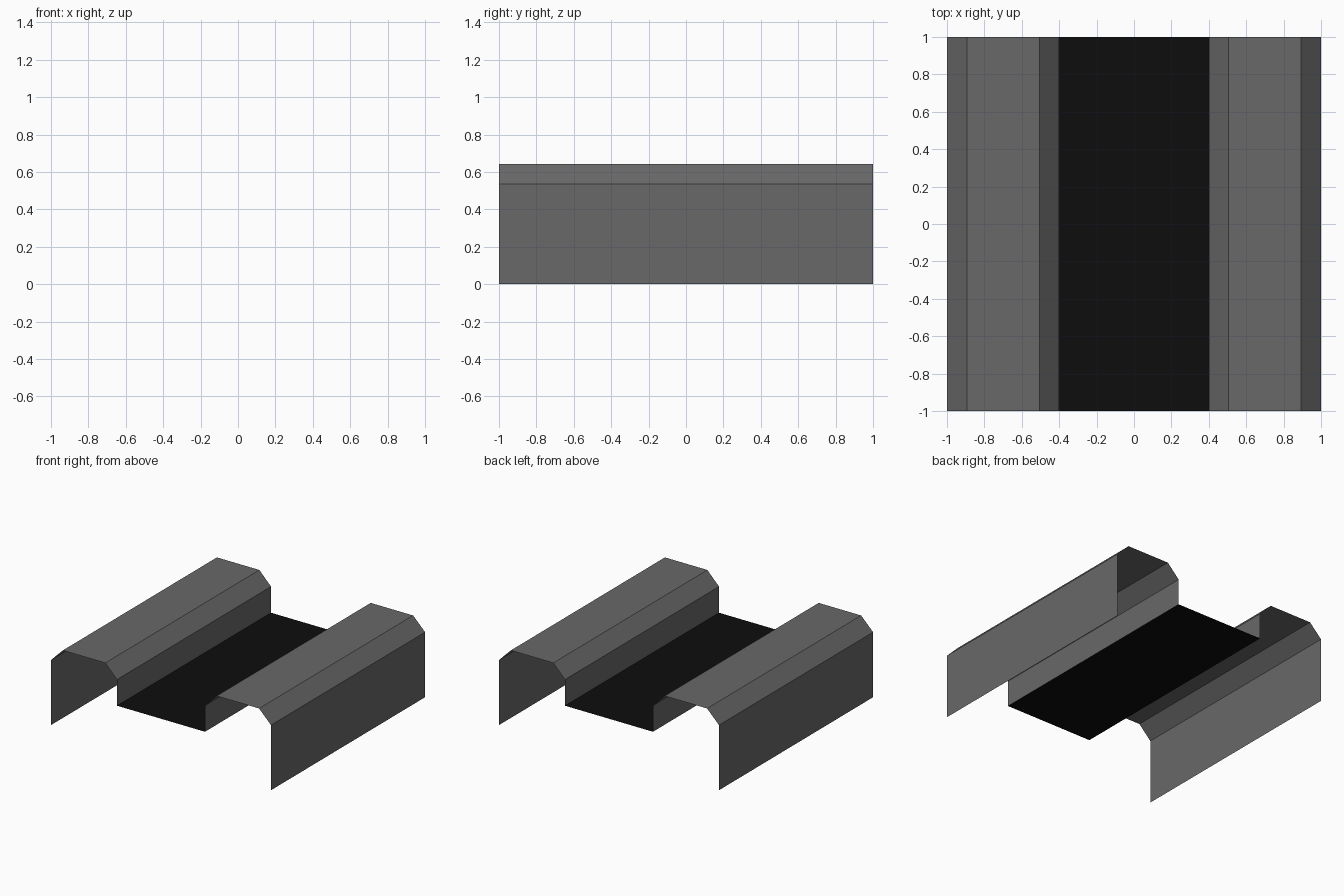
import bpy

if "Cube" in bpy.data.objects:
    bpy.data.objects.remove(bpy.data.objects["Cube"])


def make_material(name, value):
    mat = bpy.data.materials.new(name)
    mat.diffuse_color = (value, value, value, 1)
    mat.use_nodes = True
    mat.node_tree.nodes["Principled BSDF"].inputs["Base Color"].default_value = mat.diffuse_color
    return mat


def extruded_strip(name, profile, mat):
    """Sweep an open (x, z) profile along y as a thin sheet."""
    n = len(profile)
    verts = [(x, y, z) for y in (-1, 1) for x, z in profile]
    faces = [(i, i + 1, n + i + 1, n + i) for i in range(n - 1)]
    mesh = bpy.data.meshes.new(name)
    mesh.from_pydata(verts, [], faces)
    mesh.materials.append(mat)
    obj = bpy.data.objects.new(name, mesh)
    bpy.context.collection.objects.link(obj)
    return obj


grey = make_material("mid grey", 0.14)
black = make_material("black", 0.004)

FLOOR_Z, SHOULDER_Z, TOP_Z = 0.32, 0.535, 0.643

# Raised kerb: outer wall, chamfer, flat top, chamfer, short inner wall
kerb = [(-1, 0), (-1, SHOULDER_Z), (-0.892, TOP_Z), (-0.506, TOP_Z),
        (-0.4, SHOULDER_Z), (-0.4, FLOOR_Z)]
extruded_strip("left_kerb", kerb, grey)
extruded_strip("right_kerb", [(-x, z) for x, z in reversed(kerb)], grey)

# Sunken channel floor between the kerbs
extruded_strip("channel_floor", [(-0.4, FLOOR_Z), (0.4, FLOOR_Z)], black)
